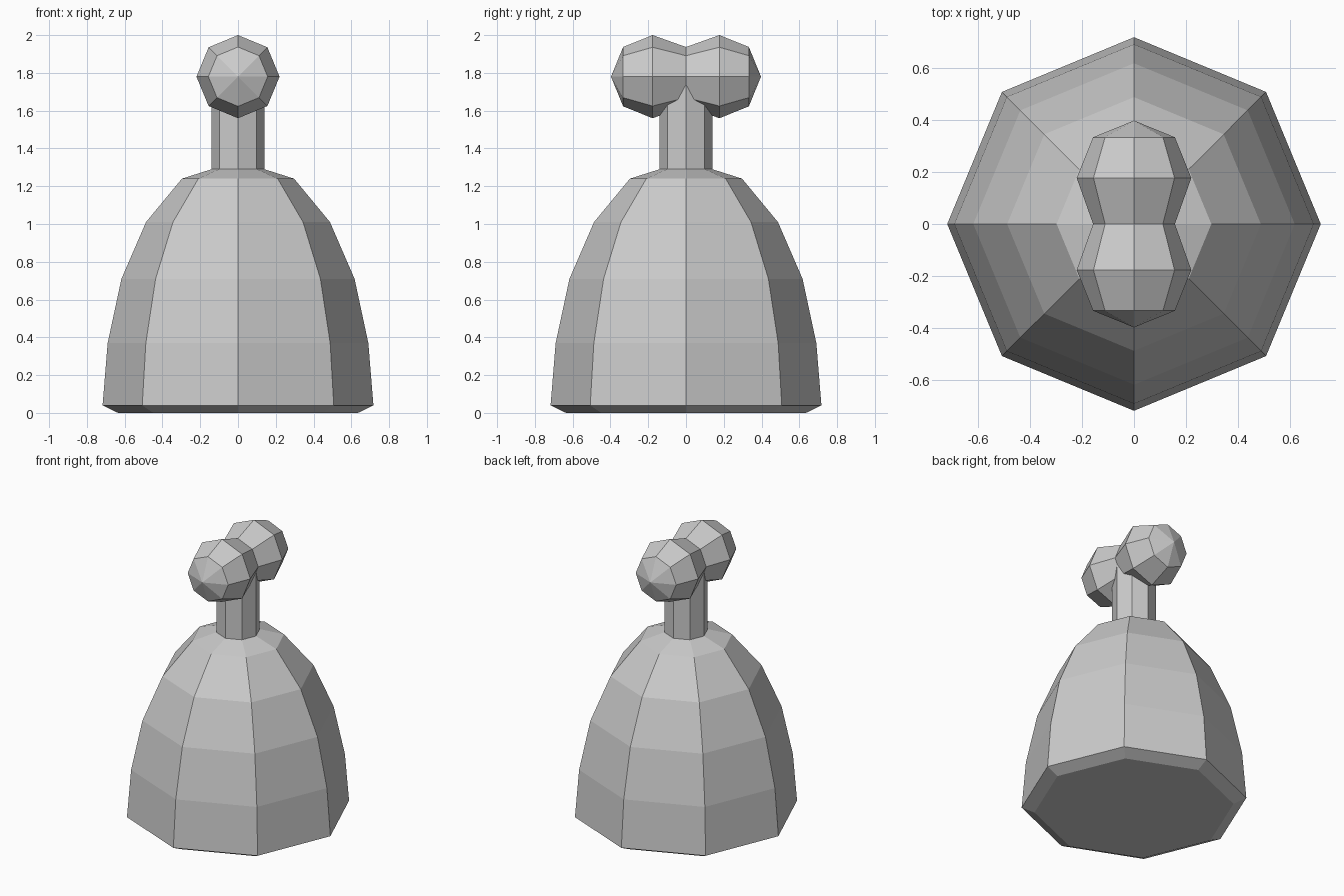
import bpy
import bmesh
from math import cos, sin, pi
from mathutils import Matrix

SIDES = 8

cube = bpy.data.objects.get("Cube")
if cube:
    bpy.data.objects.remove(cube, do_unlink=True)

grey = bpy.data.materials.new("light_grey")
grey.use_nodes = True
colour = (0.6, 0.6, 0.6, 1)
grey.diffuse_color = colour
grey.node_tree.nodes["Principled BSDF"].inputs["Base Color"].default_value = colour


def lathe(name, profile, turn=Matrix()):
    """Eight-sided flat-faced solid from (radius, height) points, closed at both ends."""
    bm = bmesh.new()
    rings = []
    for r, z in profile:
        if r == 0:
            rings.append([bm.verts.new((0, 0, z))] * SIDES)
        else:
            rings.append([bm.verts.new((r * cos(2 * pi * i / SIDES), r * sin(2 * pi * i / SIDES), z))
                          for i in range(SIDES)])
    for low, high in zip(rings, rings[1:]):
        for i in range(SIDES):
            j = (i + 1) % SIDES
            corners = dict.fromkeys((low[i], low[j], high[j], high[i]))
            bm.faces.new(list(corners))
    for ring in (rings[0], rings[-1]):
        if len(set(ring)) == SIDES:
            bm.faces.new(ring)
    bmesh.ops.transform(bm, matrix=turn, verts=bm.verts)
    bmesh.ops.recalc_face_normals(bm, faces=bm.faces)
    mesh = bpy.data.meshes.new(name)
    bm.to_mesh(mesh)
    bm.free()
    mesh.materials.append(grey)
    obj = bpy.data.objects.new(name, mesh)
    bpy.context.collection.objects.link(obj)
    return obj


# Domed bell-shaped body with a chamfered foot
lathe("body", [(0.635, 0), (0.717, 0.04), (0.69, 0.37), (0.617, 0.71),
               (0.487, 1.01), (0.297, 1.24), (0.14, 1.29)])

# Stem rising into the handle
lathe("stem", [(0.14, 1.27), (0.14, 1.78)])

# Double-ball handle lying front to back, mirrored about its waist
half = [(0, -0.397), (0.157, -0.333), (0.22, -0.177)]
handle = half + [(0.157, 0)] + [(r, -y) for r, y in reversed(half)]
lathe("handle", handle, Matrix.Translation((0, 0, 1.78)) @ Matrix.Rotation(pi / 2, 4, 'X'))
